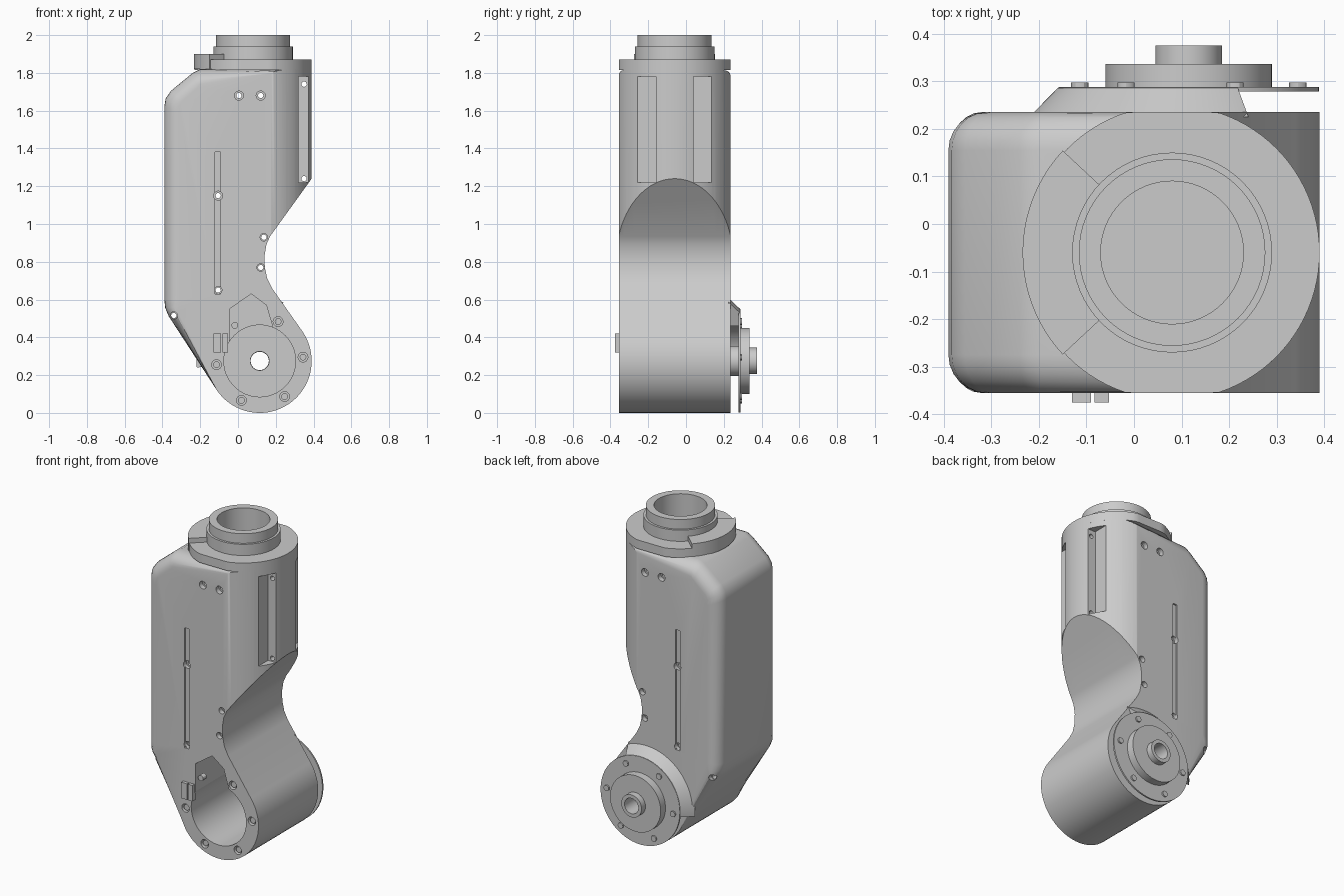
import bpy, bmesh
from math import sin, cos, pi, radians, sqrt

if "Cube" in bpy.data.objects:
    bpy.data.objects.remove(bpy.data.objects["Cube"])

CY = -0.06                 # middle plane of the housing in y
PX, PZ, PR = 0.115, 0.275, 0.275   # lower joint pod: centre and radius
UX, UR = 0.08, 0.31        # upper barrel: centre x and radius


def loft(name, layers, closed=False):
    """Skin a list of equal-length point loops."""
    bm = bmesh.new()
    rows = [[bm.verts.new(p) for p in layer] for layer in layers]
    n = len(rows[0])
    for k in range(len(rows) if closed else len(rows) - 1):
        a, b = rows[k], rows[(k + 1) % len(rows)]
        for i in range(n):
            j = (i + 1) % n
            bm.faces.new((a[i], a[j], b[j], b[i]))
    if not closed:
        bm.faces.new(rows[0])
        bm.faces.new(rows[-1])
    bmesh.ops.recalc_face_normals(bm, faces=bm.faces)
    me = bpy.data.meshes.new(name)
    bm.to_mesh(me)
    bm.free()
    ob = bpy.data.objects.new(name, me)
    bpy.context.collection.objects.link(ob)
    return ob


def place(axis, c, r, a, h):
    u, v = c[0] + r * cos(a), c[1] + r * sin(a)
    return (u, v, h) if axis == 'z' else (u, h, v)


def revolve(name, axis, c, section, a0=0, a1=360, n=64):
    """Turn a (radius, height) section into a ring or a ring sector."""
    full = a1 - a0 == 360
    angles = [radians(a0 + (a1 - a0) * i / n) for i in range(n if full else n + 1)]
    return loft(name, [[place(axis, c, r, a, h) for r, h in section] for a in angles], full)


def tube(name, axis, c, ri, ro, h0, h1, a0=0, a1=360):
    return revolve(name, axis, c, [(ri, h0), (ro, h0), (ro, h1), (ri, h1)], a0, a1)


def rod(name, axis, c, steps, n=24):
    """Solid stepped cylinder from (radius, height) steps."""
    return loft(name, [[place(axis, c, r, 2 * pi * i / n, h) for i in range(n)] for r, h in steps])


def box(name, x0, x1, y0, y1, z0, z1):
    return loft(name, [[(x0, y0, z), (x1, y0, z), (x1, y1, z), (x0, y1, z)] for z in (z0, z1)])


def cut(ob, cutter):
    mod = ob.modifiers.new("cut", 'BOOLEAN')
    mod.operation, mod.solver, mod.object = 'DIFFERENCE', 'EXACT', cutter
    bpy.context.view_layer.objects.active = ob
    bpy.ops.object.modifier_apply(modifier=mod.name)
    bpy.data.objects.remove(cutter, do_unlink=True)


# --- main housing: side profile lofted across y, left edges rounded ---
left = [  # x, z and how far each point moves in when rounding
    (-0.20, 1.82, 0, -1), (-0.24, 1.80, 0.3, -1), (-0.355, 1.705, 0.7, -0.7),
    (-0.383, 1.665, 0.9, -0.5), (-0.39, 1.62, 1, -0.4), (-0.39, 0.60, 1, 0),
    (-0.385, 0.555, 0.8, 0.1), (-0.367, 0.512, 0.6, 0.3)]
right = [(0.18, 0.66), (0.155, 0.71), (0.142, 0.77), (0.14, 0.83), (0.15, 0.89),
         (0.17, 0.935), (0.40, 1.254), (0.40, 1.82)]
pod = [(PX + PR * cos(radians(a)), PZ + PR * sin(radians(a)))
       for a in [213 + 182 * i / 36 for i in range(37)]]


def profile(y, inset):
    pts = [(x + inset * dx, z + inset * dz) for x, z, dx, dz in left] + pod + right
    return [(x, CY + y, z) for x, z in pts]


R = 0.08
half = [(-0.295 + R * (1 - cos(radians(t))), R * (1 - sin(radians(t)))) for t in range(0, 91, 15)]
housing = loft("housing", [profile(y, i) for y, i in half] +
               [profile(-y, i) for y, i in reversed(half)])

# round the upper right side into the barrel
arc = [(UX + UR * cos(radians(a)), CY + UR * sin(radians(a))) for a in range(-80, 81, 4)]
arc += [(0.6, CY + 0.45), (0.6, CY - 0.45)]
cut(housing, loft("barrel_cutter", [[(x, y, z) for x, y in arc] for z in (0.72, 2.1)]))

# pod bore, wiring opening and shaft hole
cut(housing, rod("bore_cutter", 'y', (PX, PZ), [(0.19, -0.5), (0.19, 0.2)], 64))
notch = [(-0.045, 0.36), (-0.045, 0.55), (0.07, 0.63), (0.15, 0.57), (0.20, 0.40)]
cut(housing, loft("opening_cutter", [[(x, y, z) for x, z in notch] for y in (-0.5, 0.15)]))
cut(housing, rod("shaft_cutter", 'y', (PX, PZ), [(0.05, 0.1), (0.05, 0.4)], 32))

# upper bore, screw pockets and side grooves
cut(housing, rod("top_bore_cutter", 'z', (UX, CY), [(0.15, 1.15), (0.15, 2.2)], 64))
for s in (-1, 1):
    y0, y1 = sorted((CY + s * 0.1, CY + s * 0.3))
    cut(housing, box("pocket_cutter", 0.32, 0.5, y0, y1, 1.22, 1.78))
    y0, y1 = sorted((CY + s * 0.285, CY + s * 0.35))
    cut(housing, box("groove_cutter", -0.122, -0.092, y0, y1, 0.63, 1.38))

# through bolt holes with wider seats on both faces
for c in [(0.005, 1.68), (0.12, 1.68), (0.35, 1.74), (0.35, 1.24), (-0.105, 1.15),
          (-0.105, 0.65), (-0.34, 0.515), (0.137, 0.93), (0.12, 0.77)]:
    seat = 0.024 if c[1] > 1 else 0.02
    cut(housing, rod("bolt_cutter", 'y', c, [(seat, -0.5), (seat, -0.325), (0.014, -0.325),
                                             (0.014, 0.205), (seat, 0.205), (seat, 0.5)], 16))

# pod rim screws, sunk in front, on the plate behind
for i in range(6):
    a = radians(5 + 60 * i)
    c = (PX + 0.23 * cos(a), PZ + 0.23 * sin(a))
    cut(housing, rod("rim_cutter", 'y', c, [(0.026, -0.5), (0.026, -0.325)], 16))
    rod("rim_screw", 'y', c, [(0.018, -0.345), (0.018, -0.31)], 12)
    rod("plate_screw", 'y', c, [(0.018, 0.28), (0.018, 0.297)], 12)

# --- barrel top, clipped flat at front and back ---
ring = []
for i in range(96):
    a = 2 * pi * i / 96
    ring.append((UX + UR * cos(a), CY + max(-0.295, min(0.295, UR * sin(a)))))
barrel = loft("barrel_top", [[(x, y, z) for x, y in ring] for z in (1.815, 1.87)])
cut(barrel, rod("top_bore_cutter", 'z', (UX, CY), [(0.15, 1.6), (0.15, 2.2)], 64))

# collar rings and raised stop segment
tube("collar_base", 'z', (UX, CY), 0.15, 0.21, 1.865, 1.94)
tube("collar_top", 'z', (UX, CY), 0.15, 0.196, 1.935, 2.0)
tube("stop_segment", 'z', (UX, CY), 0.2, 0.314, 1.82, 1.9, 137, 223)

# --- drive on the back of the pod ---
revolve("drive_wall", 'y', (PX, PZ),
        [(0.2, 0.225), (0.335, 0.225), (0.275, 0.286), (0.2, 0.286)], 68, 186)
tube("drive_plate", 'y', (PX, PZ), 0.05, 0.274, 0.278, 0.288)
tube("drive_neck", 'y', (PX, PZ), 0.05, 0.08, 0.225, 0.28)
tube("drive_disc", 'y', (PX, PZ), 0.05, 0.175, 0.286, 0.336)
tube("drive_hub", 'y', (PX, PZ), 0.048, 0.07, 0.33, 0.375)

# small connector blocks on the front
box("connector_left", -0.13, -0.09, -0.375, -0.34, 0.32, 0.42)
box("connector_right", -0.083, -0.053, -0.375, -0.34, 0.32, 0.42)

# smooth shading with sharp edges kept
for ob in bpy.data.objects:
    ob.select_set(True)
bpy.context.view_layer.objects.active = housing
bpy.ops.object.shade_smooth_by_angle(angle=radians(30))
